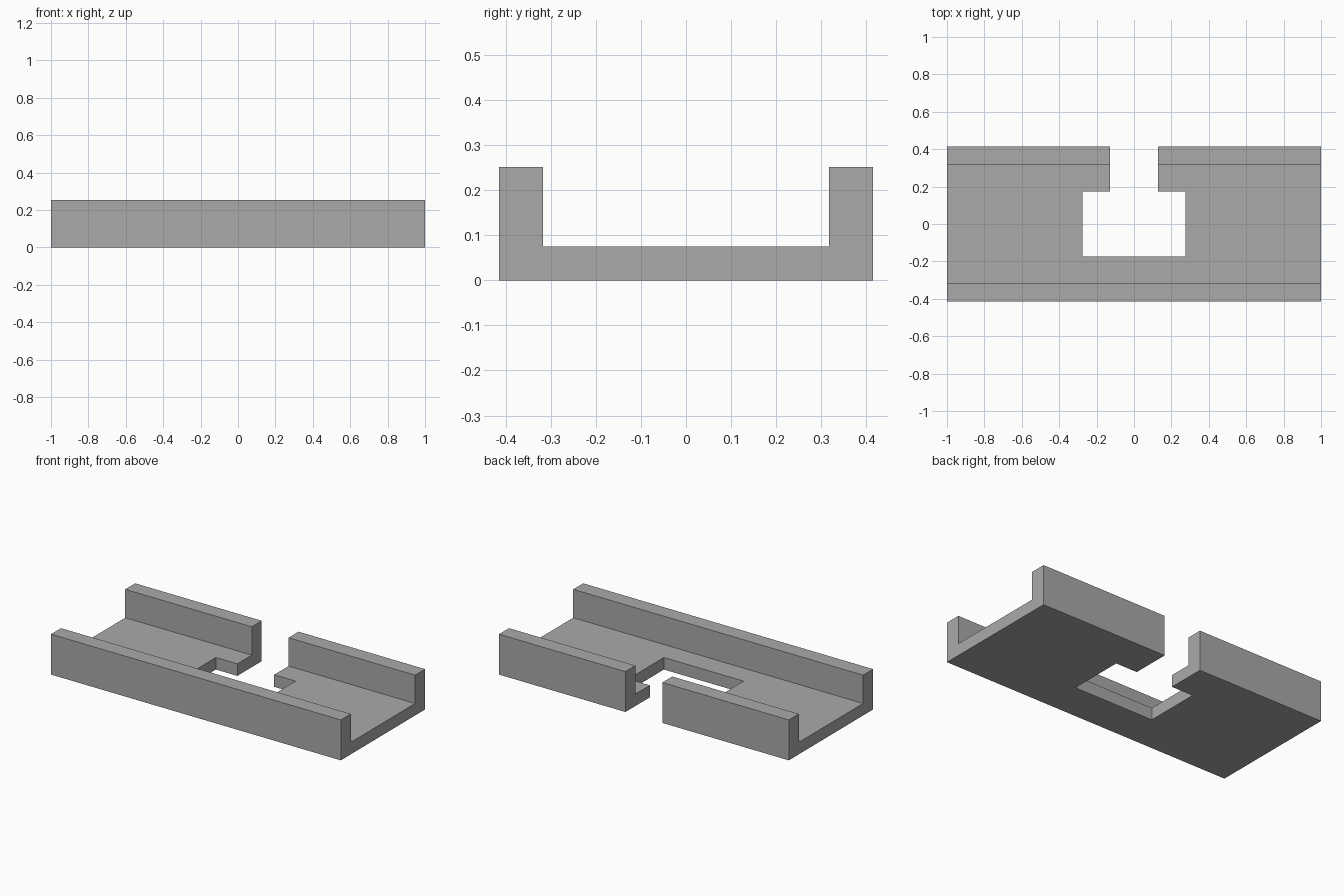
import bpy
import bmesh
from mathutils import Vector

cube = bpy.data.objects.get("Cube")
if cube:
    bpy.data.objects.remove(cube, do_unlink=True)

LENGTH, DEPTH, HEIGHT = 2.0, 0.83, 0.252
WALL, FLOOR = 0.098, 0.075
WINDOW_X, WINDOW_Y, SLOT_X = 0.275, 0.175, 0.127

grey = bpy.data.materials.new("plain grey")
grey.use_nodes = True
colour = (0.4, 0.4, 0.4, 1)
grey.diffuse_color = colour
grey.node_tree.nodes["Principled BSDF"].inputs["Base Color"].default_value = colour


def prism(name, outline, sweep):
    """Extrude a closed outline along the sweep vector."""
    bm = bmesh.new()
    face = bm.faces.new([bm.verts.new(p) for p in outline])
    top = bmesh.ops.extrude_face_region(bm, geom=[face], use_keep_orig=True)
    moved = [v for v in top["geom"] if isinstance(v, bmesh.types.BMVert)]
    bmesh.ops.translate(bm, verts=moved, vec=Vector(sweep))
    bmesh.ops.recalc_face_normals(bm, faces=bm.faces[:])
    mesh = bpy.data.meshes.new(name)
    bm.to_mesh(mesh)
    bm.free()
    mesh.materials.append(grey)
    obj = bpy.data.objects.new(name, mesh)
    bpy.context.collection.objects.link(obj)
    return obj


# Channel: U-shaped section swept along x
outer, inner = DEPTH / 2, DEPTH / 2 - WALL
half_u = [(outer, 0), (outer, HEIGHT), (inner, HEIGHT), (inner, FLOOR)]
section = half_u + [(-y, z) for y, z in reversed(half_u)]
channel = prism("channel", [(-LENGTH / 2, y, z) for y, z in section], (LENGTH, 0, 0))

# T-shaped opening: window in the floor, slot out through the back wall
half_t = [(WINDOW_X, -WINDOW_Y), (WINDOW_X, WINDOW_Y), (SLOT_X, WINDOW_Y), (SLOT_X, DEPTH)]
opening = half_t + [(-x, y) for x, y in reversed(half_t)]
cutter = prism("opening_cutter", [(x, y, -HEIGHT) for x, y in opening], (0, 0, HEIGHT * 3))
cutter.hide_render = True

cut = channel.modifiers.new("opening", "BOOLEAN")
cut.operation = "DIFFERENCE"
cut.solver = "EXACT"
cut.object = cutter
bpy.context.view_layer.objects.active = channel
bpy.ops.object.modifier_apply(modifier=cut.name)
bpy.data.objects.remove(cutter, do_unlink=True)
